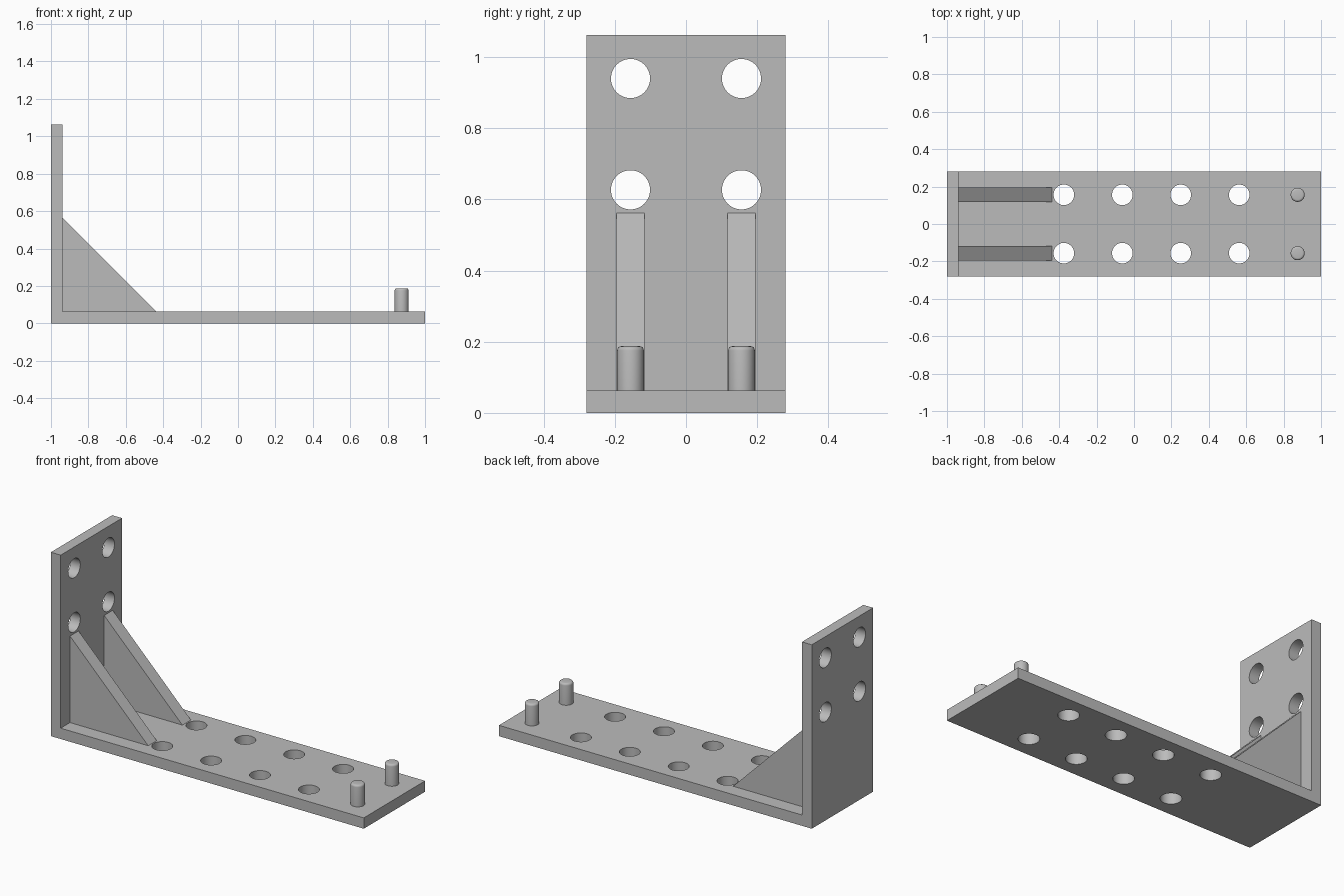
import bpy, bmesh
from math import radians
from mathutils import Matrix, Vector

if "Cube" in bpy.data.objects:
    bpy.data.objects.remove(bpy.data.objects["Cube"], do_unlink=True)

THICK = 0.0625
HALF_WIDTH = 0.28
ROW_Y = 0.156
HOLE_R = 0.055

steel = bpy.data.materials.new("plain grey")
steel.use_nodes = True
GREY = (0.5, 0.5, 0.5, 1)
steel.diffuse_color = GREY
steel.node_tree.nodes["Principled BSDF"].inputs["Base Color"].default_value = GREY


def finish(name, bm):
    bmesh.ops.recalc_face_normals(bm, faces=bm.faces)
    mesh = bpy.data.meshes.new(name)
    bm.to_mesh(mesh)
    bm.free()
    mesh.materials.append(steel)
    obj = bpy.data.objects.new(name, mesh)
    bpy.context.collection.objects.link(obj)
    return obj


def extrude_profile(name, points, y0, y1):
    """Extrude an x-z outline along y."""
    bm = bmesh.new()
    face = bm.faces.new([bm.verts.new((x, y0, z)) for x, z in points])
    made = bmesh.ops.extrude_face_region(bm, geom=[face])["geom"]
    moved = [v for v in made if isinstance(v, bmesh.types.BMVert)]
    bmesh.ops.translate(bm, verts=moved, vec=(0, y1 - y0, 0))
    return finish(name, bm)


def add_cylinder(bm, centre, radius, depth, turn=Matrix()):
    return bmesh.ops.create_cone(
        bm, cap_ends=True, segments=48, radius1=radius, radius2=radius,
        depth=depth, matrix=Matrix.Translation(centre) @ turn)


def smooth(obj):
    bpy.ops.object.select_all(action="DESELECT")
    obj.select_set(True)
    bpy.context.view_layer.objects.active = obj
    bpy.ops.object.shade_smooth_by_angle(angle=radians(30))


# L-shaped bracket: base plate and upright in one piece
bracket = extrude_profile("bracket", [
    (-1, 0), (1, 0), (1, THICK), (-1 + THICK, THICK),
    (-1 + THICK, 1.0625), (-1, 1.0625)], -HALF_WIDTH, HALF_WIDTH)

# Drill bolt holes through the base and the upright
bm = bmesh.new()
sideways = Matrix.Rotation(radians(90), 4, "Y")
for y in (-ROW_Y, ROW_Y):
    for i in range(4):
        add_cylinder(bm, Vector((-0.375 + 0.3125 * i, y, THICK / 2)), HOLE_R, 0.1)
    for z in (0.627, 0.94):
        add_cylinder(bm, Vector((-1 + THICK / 2, y, z)), HOLE_R, 0.1, sideways)
drill = finish("hole_cutter", bm)
drill.hide_render = True
cut = bracket.modifiers.new("holes", "BOOLEAN")
cut.object = drill
cut.solver = "EXACT"
bpy.context.view_layer.objects.active = bracket
bpy.ops.object.modifier_apply(modifier=cut.name)
bpy.data.objects.remove(drill, do_unlink=True)
smooth(bracket)

for side, y in (("right", -ROW_Y), ("left", ROW_Y)):
    # Triangular gusset in the inner corner
    extrude_profile(side + "_gusset", [
        (-1 + THICK, THICK), (-0.4375, THICK), (-1 + THICK, 0.5625)],
        y - 0.039, y + 0.039)

    # Locating peg with a rounded top rim
    bm = bmesh.new()
    add_cylinder(bm, Vector((0.875, y, 0.1187)), 0.0375, 0.1375)
    rim = [e for e in bm.edges if all(v.co.z > 0.18 for v in e.verts)]
    bmesh.ops.bevel(bm, geom=rim, offset=0.012, segments=4, profile=0.5,
                    affect="EDGES")
    smooth(finish(side + "_peg", bm))
